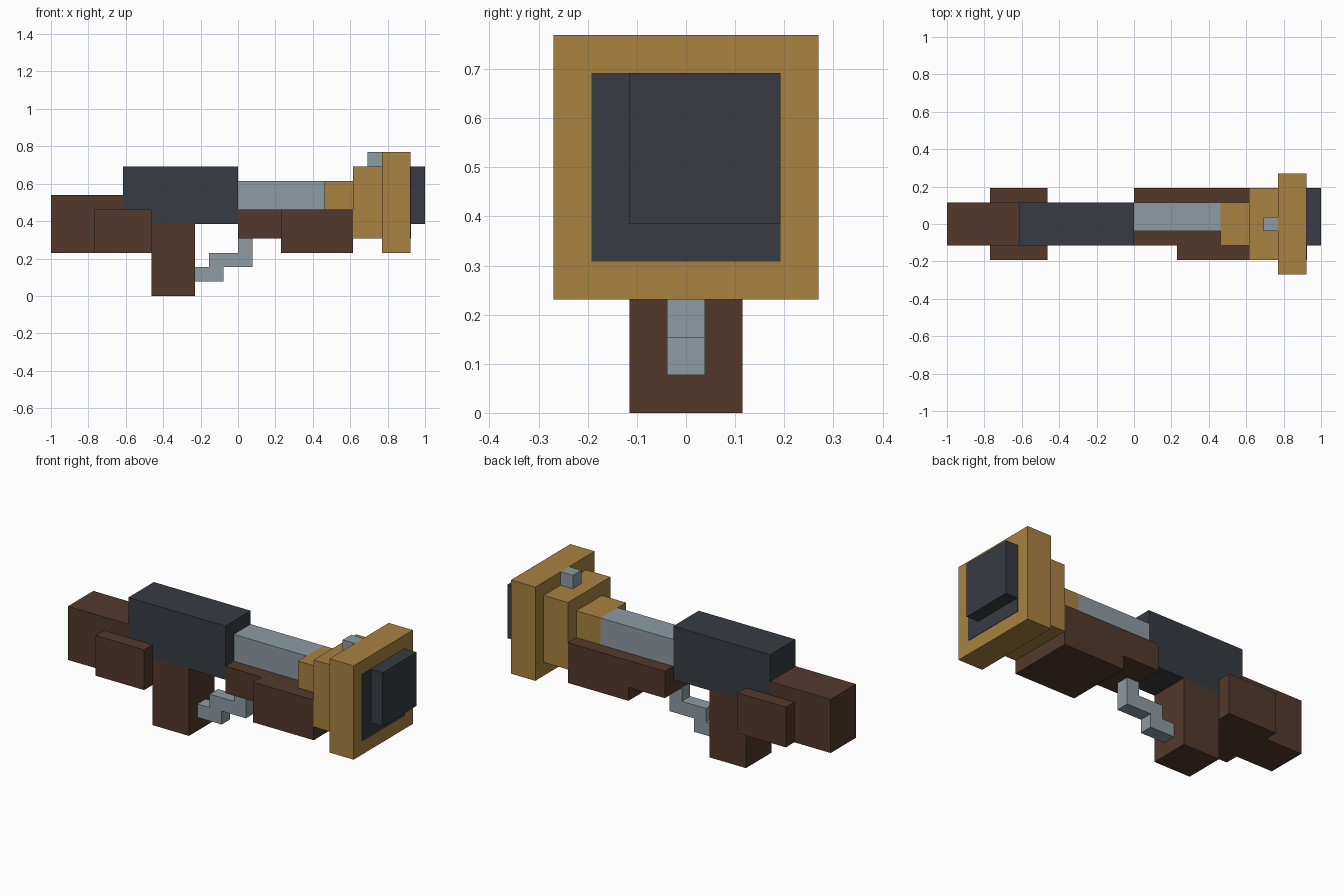
import bpy
import bmesh
from mathutils import Vector

if "Cube" in bpy.data.objects:
    bpy.data.objects.remove(bpy.data.objects["Cube"], do_unlink=True)

U = 1 / 13  # one block unit; the model is 26 units long


def linear(c):
    c /= 255
    return c / 12.92 if c <= 0.04045 else ((c + 0.055) / 1.055) ** 2.4


def material(name, *rgb):
    col = (*[linear(c) for c in rgb], 1)
    m = bpy.data.materials.new(name)
    m.use_nodes = True
    m.diffuse_color = col
    m.node_tree.nodes["Principled BSDF"].inputs["Base Color"].default_value = col
    return m


WOOD = material("dark brown wood", 83, 57, 44)
IRON = material("dark iron", 55, 60, 67)
STEEL = material("light steel", 142, 155, 163)
BRASS = material("brass", 168, 130, 65)


def blocks(name, mat, *boxes):
    """One object from boxes given in units as (x0, x1, y0, y1, z0, z1)."""
    bm = bmesh.new()
    for x0, x1, y0, y1, z0, z1 in boxes:
        verts = bmesh.ops.create_cube(bm, size=1)["verts"]
        size = Vector((x1 - x0, y1 - y0, z1 - z0)) * U
        mid = Vector((x0 + x1, y0 + y1, z0 + z1)) * U / 2
        bmesh.ops.scale(bm, vec=size, verts=verts)
        bmesh.ops.translate(bm, vec=mid, verts=verts)
    me = bpy.data.meshes.new(name)
    bm.to_mesh(me)
    bm.free()
    me.materials.append(mat)
    ob = bpy.data.objects.new(name, me)
    bpy.context.collection.objects.link(ob)
    return ob


# Wooden stock, side panels, grip and fore-end
blocks("stock", WOOD, (-13, -8, -1.5, 1.5, 3, 7), (-8, -6, -1.5, 1.5, 3, 5))
for side, y0, y1 in (("right", -2.5, -1.5), ("left", 1.5, 2.5)):
    blocks("stock_panel_" + side, WOOD, (-10, -6, y0, y1, 3, 6))
blocks("grip", WOOD, (-6, -3, -1.5, 1.5, 0, 5))
blocks("fore_end", WOOD, (0, 3, -1.5, 2.5, 4, 6), (3, 8, -2.5, 2.5, 3, 6))

# Receiver and barrel
blocks("receiver", IRON, (-8, 0, -1.5, 1.5, 5, 9))
blocks("barrel", STEEL, (0, 6, -0.5, 1.5, 6, 8))

# Stepped flaring muzzle
blocks("muzzle_collar", BRASS, (6, 8, -1.5, 1.5, 6, 8))
blocks("muzzle_flare", BRASS, (8, 10, -2.5, 2.5, 4, 9))
blocks("muzzle_rim", BRASS, (10, 12, -3.5, 3.5, 3, 10))
blocks("bore_plate", IRON, (12, 12.03, -2.5, 2.5, 4, 9))
blocks("bore_block", IRON, (12, 13, -1.5, 2.5, 5, 9))

# Front sight and stepped trigger lever
blocks("front_sight", STEEL, (9, 10, -0.5, 0.5, 9, 10))
blocks("trigger_lever", STEEL,
       (0, 1, -0.5, 0.5, 3, 4),
       (-2, 1, -0.5, 0.5, 2, 3),
       (-3, -1, -0.5, 0.5, 1, 2))
